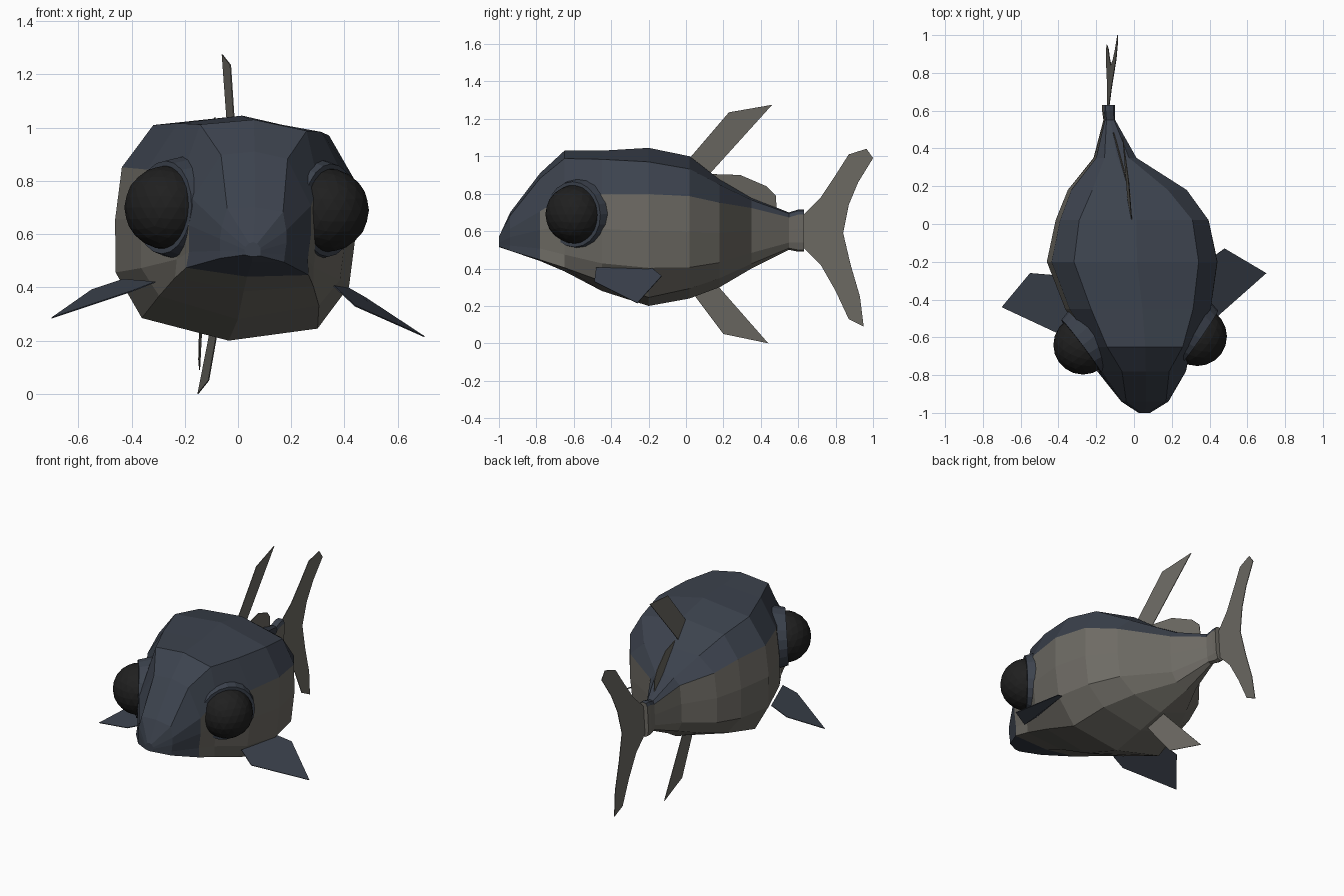
import bpy, bmesh, math
from mathutils import Vector

if "Cube" in bpy.data.objects:
    bpy.data.objects.remove(bpy.data.objects["Cube"])

def material(name, rgb):
    m = bpy.data.materials.new(name)
    m.diffuse_color = (*rgb, 1)
    m.use_nodes = True
    m.node_tree.nodes["Principled BSDF"].inputs["Base Color"].default_value = m.diffuse_color
    return m

BLUE = material("slate_blue", (0.045, 0.055, 0.075))
GREY = material("warm_grey", (0.155, 0.147, 0.128))
BLACK = material("eye_black", (0.014, 0.014, 0.014))
ROLL, MID = 0.06, 0.62   # the body leans slightly about its long axis

# Body stations: y, centre x, half widths (top, side, bottom),
# heights (top, top corner, colour line, low side, bottom corner, bottom)
STATIONS = [
    (-1.00, .06, .015, .03, .03, .57, .565, .55, .53, .52, .515),
    (-.94, .06, .105, .125, .12, .70, .69, .62, .53, .502, .495),
    (-.78, .045, .125, .23, .23, .91, .89, .72, .52, .46, .44),
    (-.65, .035, .20, .265, .26, 1.03, 1.0, .80, .49, .42, .385),
    (-.45, .02, .27, .385, .30, 1.03, 1.0, .82, .45, .35, .28),
    (-.20, -.01, .33, .452, .33, 1.045, .99, .825, .43, .265, .20),
    (.02, -.01, .30, .405, .28, 1.0, .95, .81, .43, .31, .24),
    (.18, -.035, .20, .315, .20, .875, .86, .77, .45, .36, .30),
    (.35, -.10, .065, .11, .075, .78, .77, .73, .49, .43, .40),
    (.55, -.13, .02, .028, .02, .70, .695, .675, .54, .51, .50),
    (.60, -.135, .02, .03, .02, .715, .71, .69, .54, .50, .49),
    (.63, -.135, .02, .03, .02, .715, .71, .69, .54, .50, .49),
]

def lean(cx, x, y, z):
    return Vector((cx + x + ROLL * (z - MID), y, z - ROLL * x))

def finish(bm, name, mats):
    bmesh.ops.recalc_face_normals(bm, faces=bm.faces)
    me = bpy.data.meshes.new(name)
    bm.to_mesh(me)
    bm.free()
    for m in mats:
        me.materials.append(m)
    ob = bpy.data.objects.new(name, me)
    bpy.context.collection.objects.link(ob)
    return ob

# Body: rings lofted from snout to tail root
bm = bmesh.new()
rings = []
for y, cx, wt, wm, wb, zt, zc, zb, zl, zbc, zbm in STATIONS:
    half = [(wt, zc), (wm * .97, zb), (wm, (zb + zl) / 2), (wm * .97, zl), (wb, zbc)]
    loop = [(0, zt)] + half + [(0, zbm)] + [(-x, z) for x, z in reversed(half)]
    rings.append([bm.verts.new(lean(cx, x, y, z)) for x, z in loop])
n = len(rings[0])
for s in range(len(rings) - 1):
    for i in range(n):
        j = (i + 1) % n
        f = bm.faces.new((rings[s][i], rings[s][j], rings[s + 1][j], rings[s + 1][i]))
        row = min(i, n - 1 - i)   # 0 at the back, 5 at the belly
        f.material_index = 0 if row < 2 or s < 2 else 1
bm.faces.new(rings[0]).material_index = 0
bm.faces.new(rings[-1]).material_index = 1
finish(bm, "body", [BLUE, GREY])

# Thin fins
def fin(name, points, mat, thickness=0.004):
    bm = bmesh.new()
    bm.faces.new([bm.verts.new(p) for p in points])
    ob = finish(bm, name, [mat])
    mod = ob.modifiers.new("thickness", 'SOLIDIFY')
    mod.thickness = thickness
    mod.offset = 0

def upright_fin(name, x0, slope, outline):
    """Flat fin in the leaning plane x = x0 + slope * y."""
    fin(name, [lean(x0 + slope * y, 0, y, z) for y, z in outline], GREY)

upright_fin("dorsal_fin", -.031, -.147, [
    (0, .96), (.02, .99), (.23, 1.235), (.46, 1.275), (.13, .91), (.11, .86)])
upright_fin("rear_back_fin", 0, -.24, [
    (.10, .86), (.13, .905), (.29, .90), (.43, .84), (.48, .79), (.485, .70), (.35, .72)])
upright_fin("belly_fin", -.045, -.155, [
    (.02, .29), (.20, .05), (.44, 0), (.15, .33), (.08, .35)])
upright_fin("tail_fin", -.179, .07, [
    (.60, .69), (.63, .69), (.72, .78), (.80, .90), (.87, 1.01), (.965, 1.04), (1.0, .99),
    (.92, .86), (.87, .74), (.84, .59), (.88, .42), (.93, .25), (.95, .09),
    (.87, .13), (.80, .28), (.72, .42), (.63, .51), (.60, .51)])

# Side fins, posed differently on each side
fin("right_side_fin", [(.36, -.48, .405), (.41, -.18, .40), (.48, -.13, .36),
                       (.70, -.26, .215), (.44, -.49, .33)], BLUE)
fin("left_side_fin", [(-.31, -.56, .42), (-.40, -.58, .385), (-.70, -.44, .285),
                      (-.55, -.26, .39), (-.43, -.27, .43)], BLUE)

# Eyes with raised rims
for side, c, normal in (("right", (.335, -.595, .69), (.82, -.57, -.05)),
                        ("left", (-.27, -.64, .70), (-.80, -.60, .05))):
    c, normal = Vector(c), Vector(normal).normalized()
    bm = bmesh.new()
    bmesh.ops.create_icosphere(bm, subdivisions=3, radius=0.157)
    bmesh.ops.translate(bm, verts=bm.verts, vec=c)
    finish(bm, side + "_eye", [BLACK])
    bm = bmesh.new()
    bmesh.ops.create_cone(bm, cap_ends=True, segments=20, radius1=0.195, radius2=0.175, depth=0.08)
    rot = normal.to_track_quat('Z', 'Y').to_matrix()
    bmesh.ops.rotate(bm, verts=bm.verts, cent=(0, 0, 0), matrix=rot)
    bmesh.ops.translate(bm, verts=bm.verts, vec=c - normal * 0.028)
    finish(bm, side + "_eye_rim", [BLUE])
